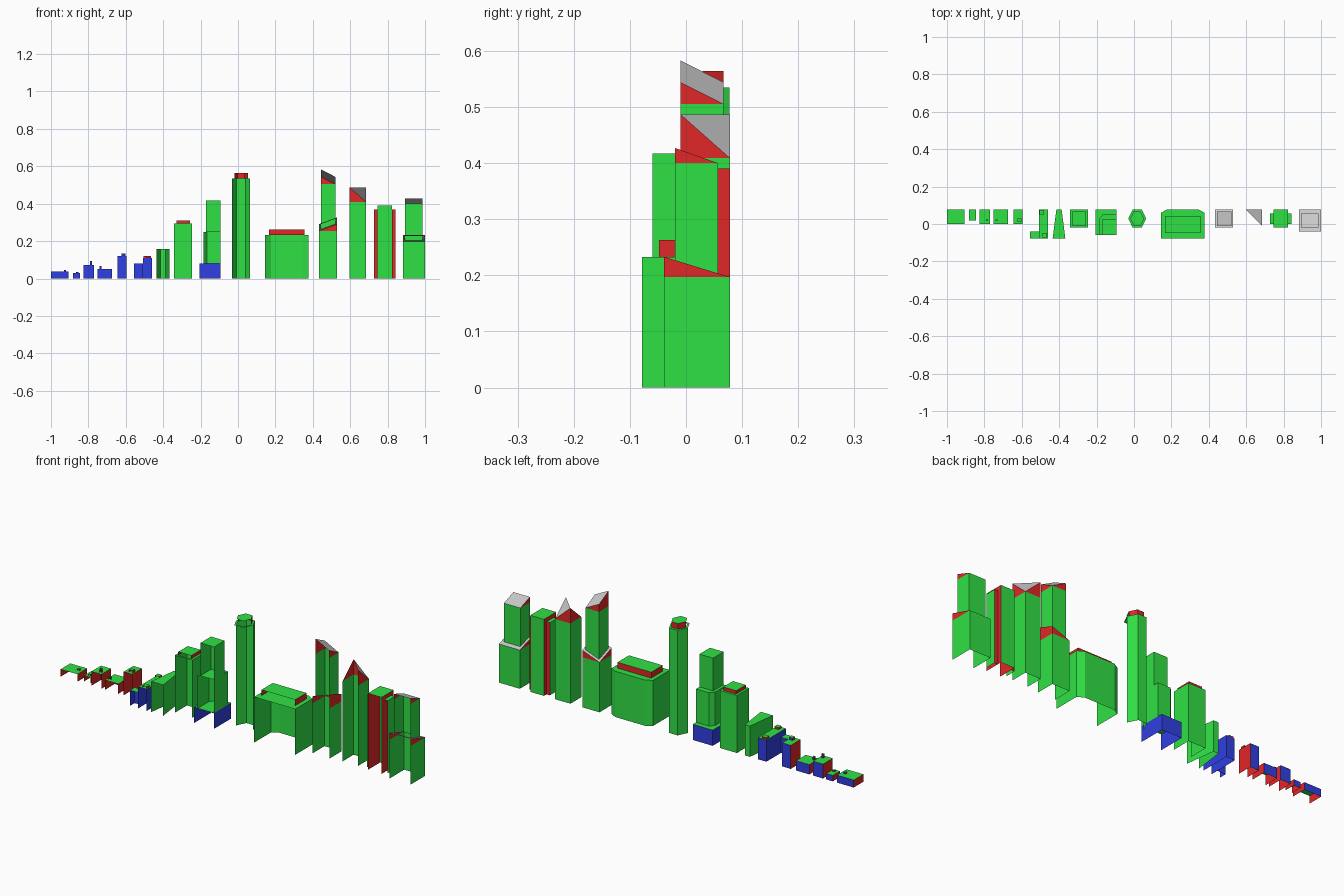
import bpy, math

if "Cube" in bpy.data.objects:
    bpy.data.objects.remove(bpy.data.objects["Cube"])

PALETTE = {"green": (0.03, 0.75, 0.06, 1), "red": (0.75, 0.02, 0.02, 1), "blue": (0.03, 0.05, 0.75, 1)}
MATS = {}
for n, c in PALETTE.items():
    MATS[n] = bpy.data.materials.new(n)
    MATS[n].diffuse_color = c
SLOTS = ["green", "red", "blue", "grey"]


def box(x0, x1, y0, y1):
    """Counter-clockwise plan rectangle."""
    return [(x0, y0), (x1, y0), (x1, y1), (x0, y1)]


def level(z):
    return lambda x, y: z


def block(name, plan, top, base=0, back="green", side="green", roof="green",
          split=None, hole=None, roof_plan=None, skip=0):
    """Shell open below and at the front: back and side walls plus roof.
    Walls above 'split' turn red; 'hole' leaves the roof as a ring."""
    top = top if callable(top) else level(top)
    base = base if callable(base) else level(base)
    verts, faces, cols = [], [], []

    def face(points, col):
        pts = []
        for p in points:
            if not any(math.dist(p, q) < 1e-5 for q in pts):
                pts.append(p)
        if len(pts) > 2:
            faces.append(list(range(len(verts), len(verts) + len(pts))))
            verts.extend(pts)
            cols.append(SLOTS.index(col))

    n = len(plan)
    for i in range(n):
        a, b = plan[i], plan[(i + 1) % n]
        nx, ny = b[1] - a[1], a[0] - b[0]
        if ny < -1e-4 or (skip and nx * skip > 1e-4):
            continue
        col = back if ny > abs(nx) * 0.5 else side
        low = [(*a, base(*a)), (*b, base(*b))]
        high = [(*b, top(*b)), (*a, top(*a))]
        if split is None:
            face(low + high, col)
        else:
            face(low + [(*b, split), (*a, split)], col)
            face([(*a, split), (*b, split)] + high, "red")
    rp = roof_plan or plan
    if hole:
        for i in range(n):
            j = (i + 1) % n
            face([(*p, top(*p)) for p in (plan[i], plan[j], hole[j], hole[i])], roof)
    else:
        face([(*p, top(*p)) for p in rp], roof)

    me = bpy.data.meshes.new(name)
    me.from_pydata(verts, [], faces)
    for s in SLOTS:
        me.materials.append(MATS.get(s))
    for p, c in zip(me.polygons, cols):
        p.material_index = c
    ob = bpy.data.objects.new(name, me)
    bpy.context.collection.objects.link(ob)
    return ob


BACK = 0.078

# Low houses: x0, x1, front y, height, then a small rooftop box x, y, size, top
houses = [(-1.0, -0.905, 0.0, 0.038, -0.925, 0.04, 0.012, 0.046),
          (-0.882, -0.845, 0.02, 0.03, -0.86, 0.035, 0.012, 0.036),
          (-0.827, -0.77, 0.0, 0.073, -0.785, 0.02, 0.01, 0.093),
          (-0.75, -0.675, 0.0, 0.05, -0.735, 0.02, 0.01, 0.066),
          (-0.645, -0.597, 0.0, 0.12, -0.612, 0.02, 0.02, 0.133)]
for k, (x0, x1, y0, h, cx, cy, s, t) in enumerate(houses):
    block(f"house_{k+1}", box(x0, x1, y0, BACK), h, back="blue", side="red")
    block(f"house_{k+1}_roof_box", box(cx - s/2, cx + s/2, cy - s/2, cy + s/2), t,
          base=h, back="blue", side="red")

# L-shaped house
block("corner_house_wing", box(-0.555, -0.508, -BACK, -0.04), 0.08, back="blue", side="blue")
block("corner_house_main", box(-0.508, -0.46, -BACK, BACK), 0.11, back="blue", side="blue")
for k, (x, y) in enumerate([(-0.492, 0.062), (-0.476, -0.06)]):
    block(f"corner_house_roof_box_{k+1}", box(x - .012, x + .012, y - .012, y + .012),
          0.12, base=0.11, back="red", side="red")

# Wedge-plan building
block("wedge_building", [(-0.435, -BACK), (-0.367, -BACK), (-0.387, BACK), (-0.415, BACK)], 0.157)

# Square tower with a cap
cap = box(-0.33, -0.257, -0.01, 0.067)
block("square_tower", box(-0.342, -0.245, -0.02, BACK), 0.293, hole=cap)
block("square_tower_cap", cap, 0.31, base=0.293, back="red", side="red")

# Stepped tower on a base
block("stepped_base", box(-0.205, -0.093, -0.06, BACK), 0.08, back="blue", side="blue")
block("stepped_middle", [(-0.185, -0.06), (-0.093, -0.06), (-0.093, 0.052),
                         (-0.165, 0.052), (-0.185, 0.03)], 0.25, base=0.08)
block("stepped_top", box(-0.17, -0.093, -0.06, 0.025), 0.417, base=0.25)


# Hexagonal tower with an inset cap
def hexagon(r):
    return [(0.017 + r * math.cos(i * math.pi / 3),
             0.029 + r * 1.17 * math.sin(i * math.pi / 3)) for i in range(6)]


block("hex_tower", hexagon(0.048), 0.535, hole=hexagon(0.037))
block("hex_tower_cap", hexagon(0.037), 0.564, base=0.535, back="red", side="red")

# Wide hall with chamfered back corners
block("hall", [(0.145, -BACK), (0.377, -BACK), (0.377, 0.06), (0.345, BACK),
               (0.177, BACK), (0.145, 0.06)], 0.233)
block("hall_cap", box(0.165, 0.355, -0.048, 0.044), 0.263, base=0.233, back="red", side="red")

# Tower with two slanted roofs
def lower_slant(x, y):
    return 0.255 + 0.036 * (x - 0.433) / 0.097 + 0.036 * (BACK - y) / 0.098


def upper_slant(x, y):
    return 0.505 + 0.039 * (0.52 - x) / 0.077 + 0.039 * (0.067 - y) / 0.077


inner = box(0.443, 0.52, -0.01, 0.067)
block("slanted_lower", box(0.433, 0.53, -0.02, BACK), lower_slant, split=0.255, roof="grey", hole=inner)
block("slanted_upper", inner, upper_slant, base=lower_slant, split=0.505, roof="grey")

# Tower with a diagonal ridge
def ridge(x, y):
    return 0.487 if (x < 0.64) == (y > 0.03) else 0.409


block("ridge_tower", box(0.597, 0.684, -0.01, BACK), ridge, split=0.409, roof="grey",
      roof_plan=[(0.597, BACK), (0.684, -0.01), (0.684, BACK)])

# Cross-plan tower
block("cross_centre", box(0.746, 0.823, -0.02, BACK), 0.39, side="red")
block("cross_wing_left", box(0.727, 0.746, 0.001, 0.057), 0.37, back="red", skip=1)
block("cross_wing_right", box(0.823, 0.842, 0.001, 0.057), 0.37, back="red", skip=-1)

# Two-tier tower with sloping roofs
def tier_low(x, y):
    return 0.197 + 0.036 * (BACK - y) / 0.117


def tier_high(x, y):
    return 0.4 + 0.027 * (0.057 - y) / 0.077


inner = box(0.894, 0.987, -0.02, 0.057)
block("tier_lower", box(0.882, 1.0, -0.039, BACK), tier_low, split=0.197, roof="grey", hole=inner)
block("tier_upper", inner, tier_high, base=tier_low, split=0.4, roof="grey")

for m in bpy.data.materials:
    if m.users and not m.is_grease_pencil:
        m.use_nodes = True
        m.node_tree.nodes["Principled BSDF"].inputs["Base Color"].default_value = m.diffuse_color
